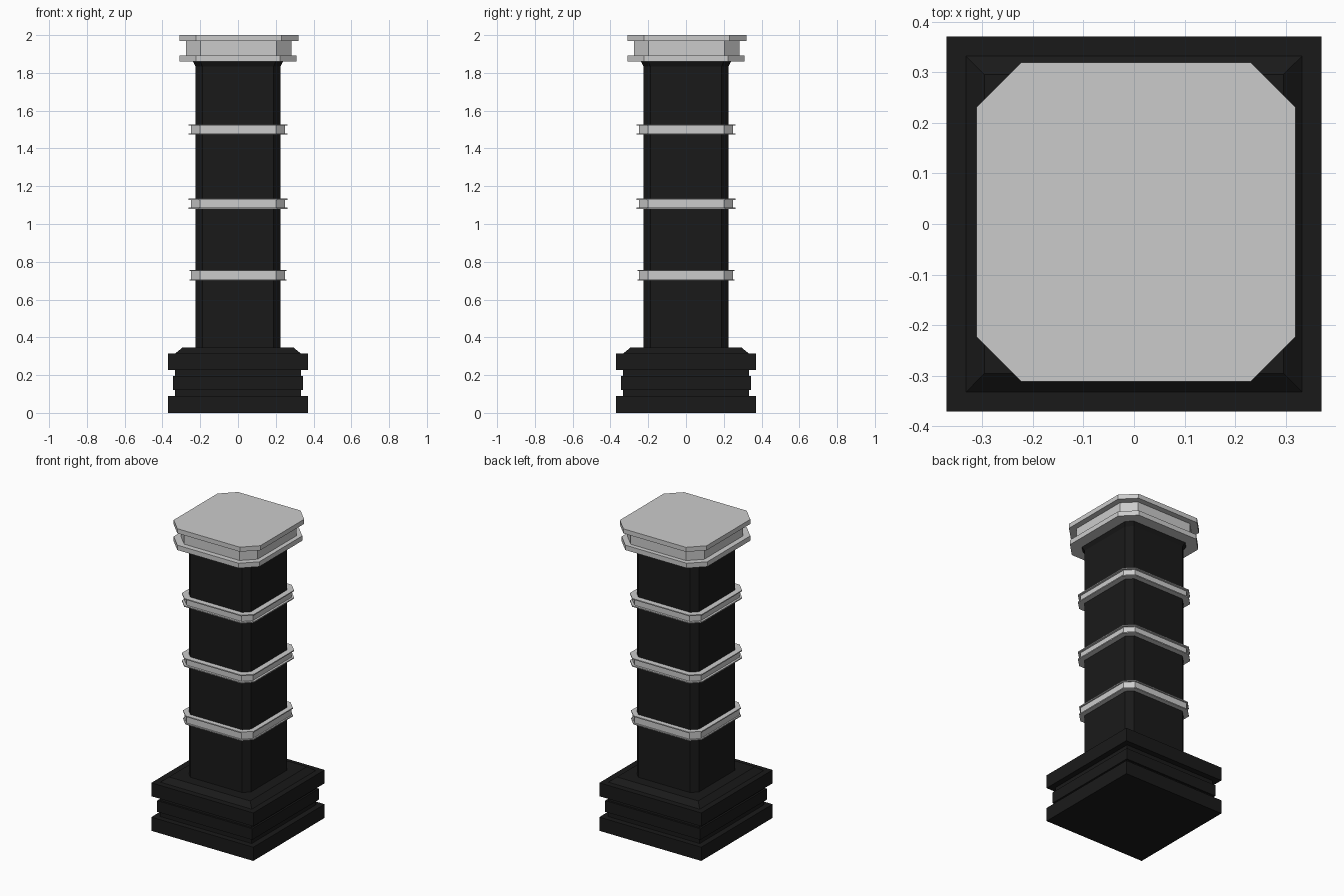
import bpy, bmesh

if "Cube" in bpy.data.objects:
    bpy.data.objects.remove(bpy.data.objects["Cube"])

black = bpy.data.materials.new("black_stone")
black.diffuse_color = (0.01, 0.01, 0.01, 1)
black.use_nodes = True
black.node_tree.nodes["Principled BSDF"].inputs["Base Color"].default_value = black.diffuse_color


def outline(half, cut):
    """Square outline, with cut corners when cut > 0."""
    if cut == 0:
        return [(-half, -half), (half, -half), (half, half), (-half, half)]
    f = half - cut
    return [(-f, -half), (f, -half), (half, -f), (half, f),
            (f, half), (-f, half), (-half, f), (-half, -f)]


def stack(name, profile, cut=0, offset=0, material=None):
    """Loft a square or cut-corner outline through (z, half width) steps."""
    bm = bmesh.new()
    rings = []
    for step in profile:
        z, half = step[:2]
        c = step[2] if len(step) > 2 else cut
        rings.append([bm.verts.new((x + offset, y + offset, z)) for x, y in outline(half, c)])
    for a, b in zip(rings, rings[1:]):
        n = len(a)
        for i in range(n):
            j = (i + 1) % n
            bm.faces.new((a[i], a[j], b[j], b[i]))
    bm.faces.new(rings[0][::-1])
    bm.faces.new(rings[-1])
    bmesh.ops.recalc_face_normals(bm, faces=bm.faces)
    mesh = bpy.data.meshes.new(name)
    bm.to_mesh(mesh)
    bm.free()
    obj = bpy.data.objects.new(name, mesh)
    bpy.context.collection.objects.link(obj)
    if material:
        mesh.materials.append(material)
    return obj


# Stepped square plinth with a grooved waist and bevelled top
stack("plinth", [(0, 0.37), (0.09, 0.37), (0.09, 0.333), (0.122, 0.333),
                 (0.122, 0.345), (0.195, 0.345), (0.195, 0.333), (0.227, 0.333),
                 (0.227, 0.37), (0.315, 0.37), (0.315, 0.332), (0.345, 0.295)],
      material=black)

# Shaft with cut corners and a slight flare under the cap
stack("shaft", [(0.345, 0.226), (1.835, 0.226), (1.86, 0.238)],
      cut=0.038, material=black)

# Three channel-shaped bands around the shaft
for i, (z0, z1, flange) in enumerate([(0.70, 0.757, 0.257), (1.08, 1.135, 0.262), (1.473, 1.528, 0.262)]):
    t = 0.007
    stack(f"band_{i + 1}", [(z0, flange, 0.055), (z0 + t, flange, 0.055),
                            (z0 + t, 0.248), (z1 - t, 0.248),
                            (z1 - t, flange, 0.055), (z1, flange, 0.055)], cut=0.048)

# Cap: lower flange, recessed neck, top plate
stack("cap_lower_flange", [(1.86, 0.311), (1.892, 0.311)], cut=0.088)
stack("cap_neck", [(1.892, 0.279), (1.97, 0.279)], cut=0.078, offset=0.003)
stack("cap_top_plate", [(1.97, 0.315), (2.0, 0.315)], cut=0.088, offset=0.004)
